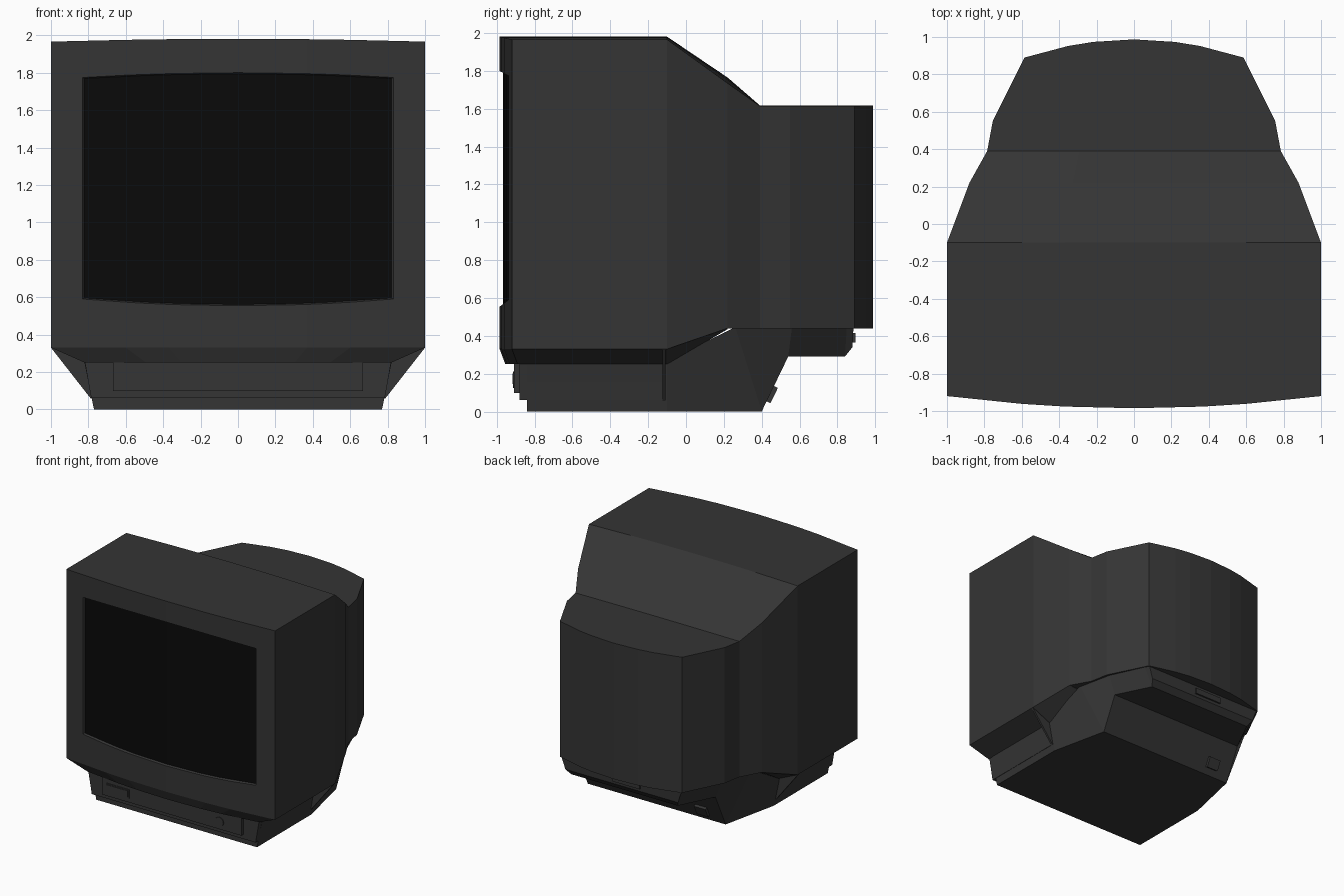
import bpy, bmesh
from mathutils import Matrix, Vector

if "Cube" in bpy.data.objects:
    bpy.data.objects.remove(bpy.data.objects["Cube"])

COLS = (-1, -.6, -.37, 0, .37, .6, 1)


def material(name, v):
    m = bpy.data.materials.new(name)
    m.diffuse_color = (v, v, v, 1)
    m.use_nodes = True
    m.node_tree.nodes["Principled BSDF"].inputs["Base Color"].default_value = m.diffuse_color
    return m


PLASTIC = material("dark_plastic", .035)
GLASS = material("black_glass", .003)


def finish(name, bm, mat):
    bmesh.ops.recalc_face_normals(bm, faces=bm.faces)
    me = bpy.data.meshes.new(name)
    bm.to_mesh(me)
    bm.free()
    me.materials.append(mat)
    ob = bpy.data.objects.new(name, me)
    bpy.context.collection.objects.link(ob)
    return ob


def row(hw, y, z, bulge=0, crown=0):
    """Left-to-right row, bowed in y by bulge and in z by crown."""
    return [(hw * u, y + bulge * (1 - u * u), z + crown * (1 - u * u)) for u in COLS]


def loft(name, rings, mat=PLASTIC):
    """Skin between (upper row, lower row) pairs, closed at both ends."""
    bm = bmesh.new()
    loops = [[bm.verts.new(p) for p in top + low[::-1]] for top, low in rings]
    n = len(loops[0])
    for a, b in zip(loops, loops[1:]):
        for i in range(n):
            j = (i + 1) % n
            bm.faces.new((a[i], a[j], b[j], b[i]))
    for r in (loops[0], loops[-1]):
        for i in range(n // 2 - 1):
            bm.faces.new((r[i], r[i + 1], r[n - 2 - i], r[n - 1 - i]))
    return finish(name, bm, mat)


def box(name, centre, size, tilt=0):
    bm = bmesh.new()
    bmesh.ops.create_cube(bm, size=1, matrix=Matrix.Translation(centre)
                          @ Matrix.Rotation(tilt, 4, 'X')
                          @ Matrix.Diagonal((*size, 1)))
    return finish(name, bm, PLASTIC)


def screen_ring(hw, depth, top, bottom):
    """Ring parallel to the bowed front, set back by depth."""
    y, b = -.92 - .065 * (1 - hw * hw) + depth, -.065 * hw * hw
    return row(hw, y, top, b, .025), row(hw, y, bottom, b, -.035)


# Main shell: edge y, half width, top z, crown, bottom z, end bulge
shell = loft("shell", [
    (row(w, y, t, b, c), row(w, y, z, b)) for y, w, t, c, z, b in (
        (-.92, 1, 1.966, .015, .33, -.065),
        (-.1, 1, 1.966, .015, .33, 0),
        (.22, .88, 1.735, .03, .44, 0),
        (.39, .785, 1.615, .003, .44, 0),
        (.55, .755, 1.615, .003, .44, 0),
        (.89, .585, 1.615, .003, .44, .097))])

# Screen opening with sloping rim, and glass
cutter = loft("screen_cutter", [screen_ring(.85, -.03, 1.785, .578),
                                screen_ring(.815, .03, 1.765, .6)])
cutter.hide_render = True
cutter.hide_viewport = True
cut = shell.modifiers.new("screen_opening", 'BOOLEAN')
cut.operation = 'DIFFERENCE'
cut.solver = 'EXACT'
cut.object = cutter
loft("screen", [screen_ring(.822, .018, 1.769, .595),
                screen_ring(.822, .05, 1.769, .595)], GLASS)

# Chamfered underside of the shell
loft("underside", [
    (row(1, -.92, .33, -.065), row(.82, -.89, .25, -.065)),
    (row(1, -.1, .33), row(.82, -.1, .25)),
    (row(.88, .22, .44), row(.8, .22, .435))])

# Base with sloping back and rear ledge
loft("base", [
    (row(.825, -.84, .27), row(.77, -.84, 0)),
    (row(.825, -.1, .27), row(.77, -.1, 0)),
    (row(.8, .26, .445), row(.66, .4, 0)),
    (row(.735, .56, .445), row(.66, .54, .29)),
    (row(.6, .85, .445), row(.51, .84, .29)),
    (row(.575, .885, .445), row(.54, .88, .34))])
loft("base_front", [
    (row(.82, -.88, .26), row(.785, -.88, .06)),
    (row(.82, -.12, .26), row(.785, -.12, .06))])

# Side fins under the shell
for s, side in ((-1, "left"), (1, "right")):
    bm = bmesh.new()
    f = bm.faces.new([bm.verts.new((s * x, -.125, z))
                      for x, z in ((1, .33), (.785, .055), (.76, .2), (.8, .3))])
    ext = bmesh.ops.extrude_face_region(bm, geom=[f])
    bmesh.ops.translate(bm, vec=Vector((0, .017, 0)),
                        verts=[v for v in ext["geom"] if isinstance(v, bmesh.types.BMVert)])
    bm.faces.ensure_lookup_table()
    finish("fin_" + side, bm, PLASTIC)

# Front controls
box("control_panel", (0, -.88, .175), (1.335, .056, .152))
box("power_button_frame", (-.517, -.9, .173), (.225, .026, .075))
box("power_button", (-.517, -.9, .173), (.2, .036, .055))
bm = bmesh.new()
bmesh.ops.create_cone(bm, cap_ends=True, segments=16, radius1=.04, radius2=.04, depth=.03,
                      matrix=Matrix.Translation((.46, -.9, .165)) @ Matrix.Rotation(1.5708, 4, 'X'))
finish("dial", bm, PLASTIC)

# Rear sockets
box("power_socket", (-.47, .455, .09), (.11, .025, .09), -.45)
box("cable_socket", (-.05, .885, .39), (.26, .02, .05))
